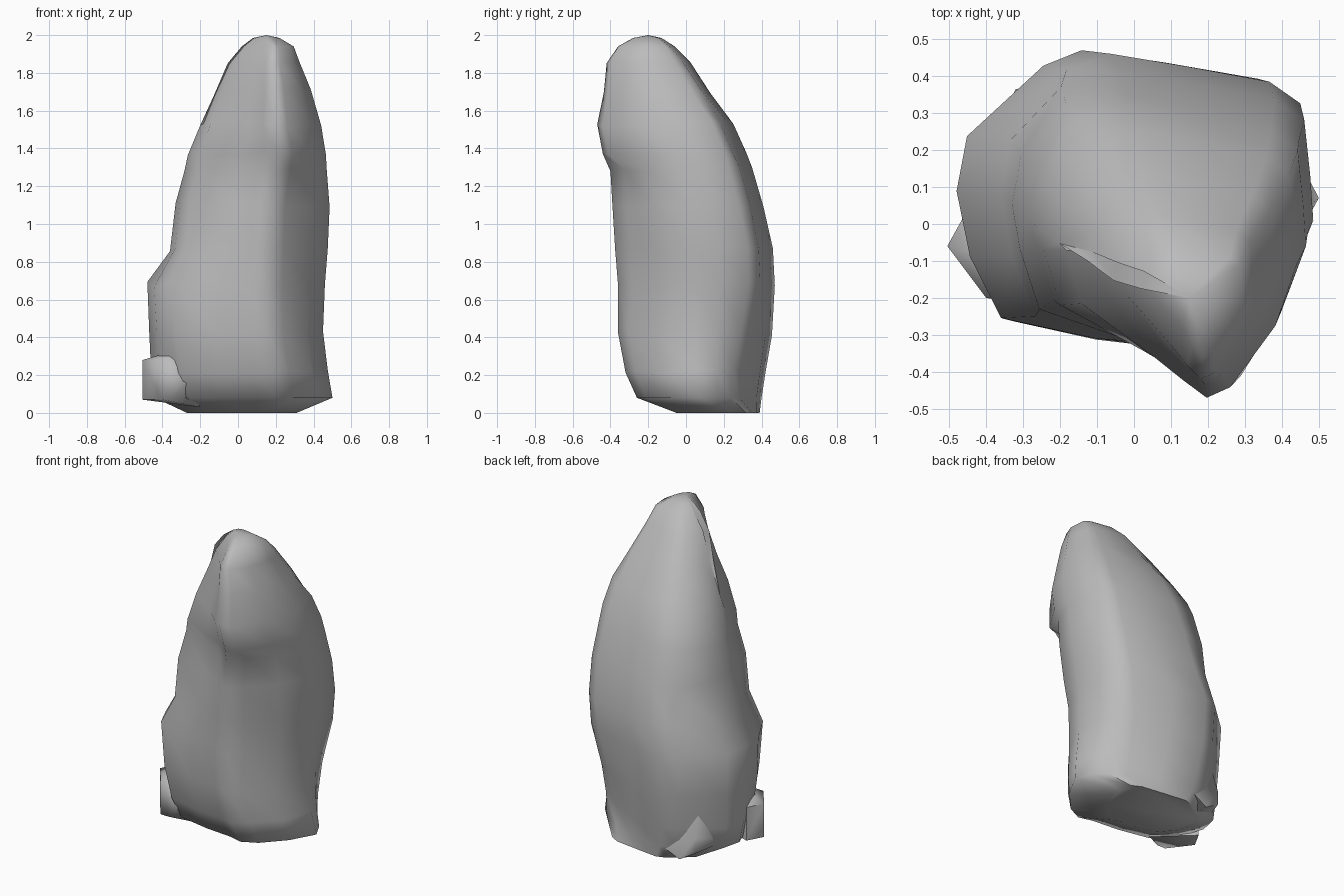
import bpy, bmesh, math, random

random.seed(4)
cube = bpy.data.objects.get("Cube")
if cube:
    bpy.data.objects.remove(cube, do_unlink=True)

stone = bpy.data.materials.new("grey_stone")
stone.use_nodes = True
GREY = (0.5, 0.5, 0.5, 1)
stone.diffuse_color = GREY
stone.node_tree.nodes["Principled BSDF"].inputs["Base Color"].default_value = GREY


def finish(name, bm, angle):
    """Turn a bmesh into a smooth shaded stone object."""
    bmesh.ops.recalc_face_normals(bm, faces=bm.faces)
    mesh = bpy.data.meshes.new(name)
    bm.to_mesh(mesh)
    bm.free()
    mesh.materials.append(stone)
    obj = bpy.data.objects.new(name, mesh)
    bpy.context.collection.objects.link(obj)
    bpy.ops.object.select_all(action="DESELECT")
    obj.select_set(True)
    bpy.context.view_layer.objects.active = obj
    bpy.ops.object.shade_smooth_by_angle(angle=math.radians(angle))


def plan(z, ridge, notch):
    """Plan outline in a unit box, with a front ridge and a recess beside it."""
    side = .19 - .1 * min(1, z / 1.1)                        # front corner, across
    depth = .12 + .22 * max(0, z - .5) ** 2                  # front corner, back
    back_corner = .25 - .11 * min(1, max(0, z - .7) * 2)     # squarer up high
    cut = .1 * min(1, z * 20) * max(0, 1 - z / .7)           # undercut at the foot
    return [(0, .52 + depth / 6), (.03, .72), (back_corner, .95), (.36, 1), (.6, .96),
            (.87 - cut, .91 - cut), (.97 - cut, .84 - cut), (.99 - cut / 2, .65),
            (1, .5), (.91, .27), (ridge + .1, .04 + notch), (ridge, 0),
            (ridge - .1, .02 + depth * .13), (.4, .01 + depth * .4),
            (side, depth), (side * .3, depth + .2)]


# height, left, right, front, back, ridge position, recess depth
rings = [
    (0.00, -.27, .31, -.05, .39, .66, .04),
    (0.08, -.44, .50, -.26, .40, .68, .03),
    (0.22, -.46, .475, -.32, .42, .68, .03),
    (0.42, -.47, .45, -.36, .455, .67, .03),
    (0.68, -.48, .46, -.36, .47, .66, .05),
    (0.87, -.36, .475, -.375, .46, .62, .06),
    (1.10, -.33, .485, -.39, .41, .61, .06),
    (1.29, -.285, .47, -.40, .35, .64, .06),
    (1.38, -.265, .465, -.44, .32, .66, .0),
    (1.53, -.20, .44, -.47, .25, .62, .0),
    (1.70, -.125, .385, -.435, .13, .62, .0),
    (1.85, -.055, .325, -.42, .02, .62, .0),
    (1.94, .02, .295, -.36, -.06, .6, .0),
    (1.985, .08, .22, -.28, -.13, .6, .0),
]

# Main boulder: stacked outlines joined by bands of faces
bm = bmesh.new()
loops = []
for z, left, right, front, back, ridge, notch in rings:
    loop = []
    for u, v in plan(z, ridge, notch):
        wobble = random.uniform(-.015, .015) if .1 < z < 1.9 else 0
        loop.append(bm.verts.new((left + u * (right - left),
                                  front + v * (back - front), z + wobble)))
    loops.append(loop)
for low, high in zip(loops, loops[1:]):
    for i in range(len(low)):
        j = (i + 1) % len(low)
        bm.faces.new((low[i], low[j], high[j], high[i]))
bm.faces.new(loops[0])
peak = bm.verts.new((.15, -.2, 2))
for i, vert in enumerate(loops[-1]):
    bm.faces.new((vert, loops[-1][(i + 1) % len(loops[-1])], peak))
finish("boulder", bm, 70)


def chunk(name, outline, bottom, top, core):
    """Small lump grown from the boulder: a hull of two outlines and a core."""
    bm = bmesh.new()
    for x, y in outline:
        bm.verts.new((x, y, bottom))
        bm.verts.new((x, y, top))
    for point in core:
        bm.verts.new(point)
    bmesh.ops.convex_hull(bm, input=bm.verts)
    loose = [v for v in bm.verts if not v.link_faces]
    bmesh.ops.delete(bm, geom=loose, context="VERTS")
    finish(name, bm, 70)


# Lumps round the foot of the boulder
chunk("front_side_lump", [(-.505, -.06), (-.40, -.20), (-.34, -.20), (-.45, .04)],
      .07, .28, [(-.3, -.1, .34), (-.2, -.1, .03), (-.24, -.22, .2)])
chunk("back_corner_lump", [(-.33, .34), (-.32, .365)],
      .08, .17, [(-.31, .3, .4), (-.1, .39, .08), (-.42, .15, .12),
                 (-.22, .38, .02), (-.2, .15, .01)])
